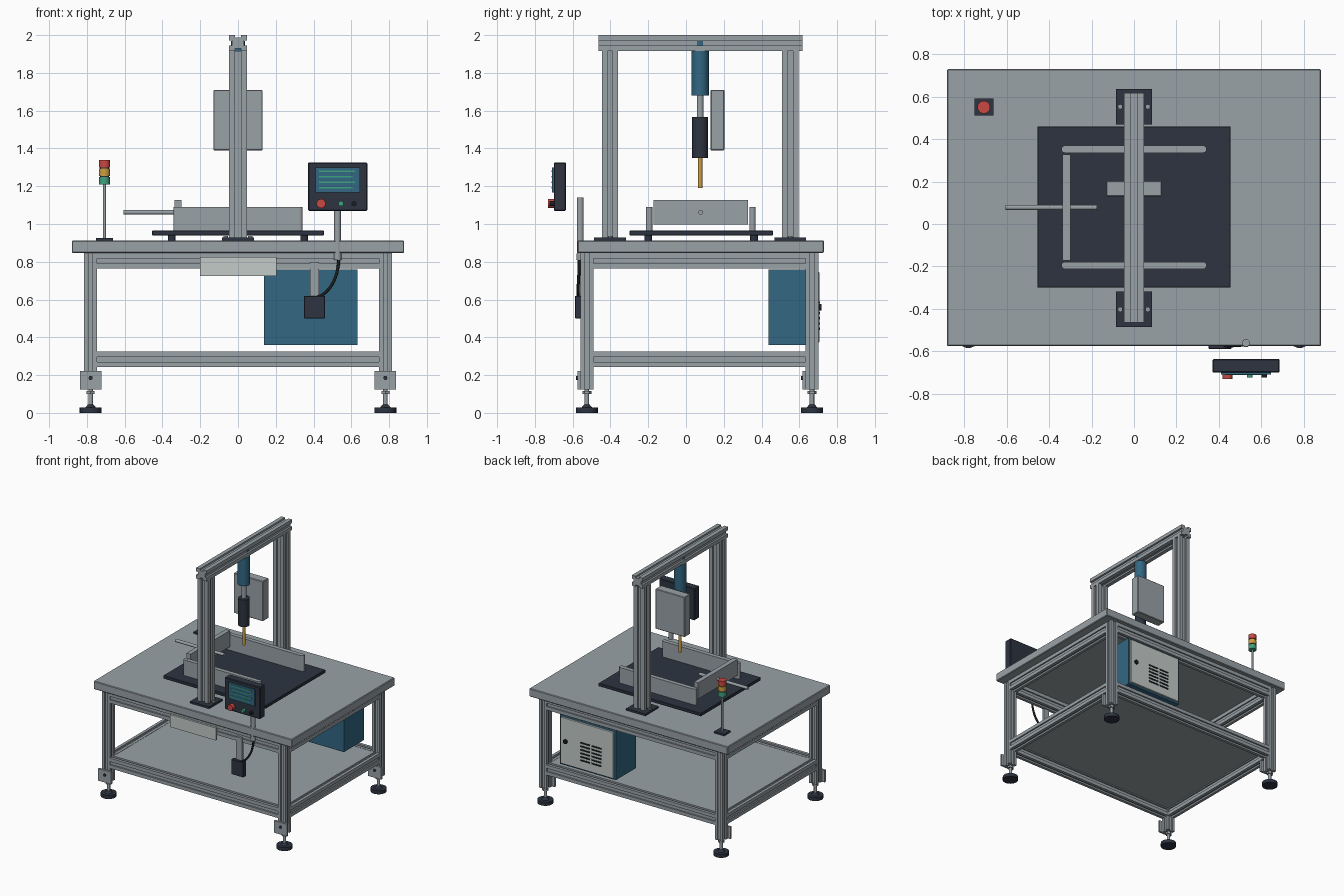
import bpy, bmesh, math
from mathutils import Vector, Matrix

if "Cube" in bpy.data.objects:
    bpy.data.objects.remove(bpy.data.objects["Cube"])


def mat(name, rgb):
    m = bpy.data.materials.new(name)
    m.diffuse_color = (*rgb, 1)
    m.use_nodes = True
    m.node_tree.nodes["Principled BSDF"].inputs["Base Color"].default_value = m.diffuse_color
    return m


GREY = mat("aluminium grey", (0.32, 0.36, 0.385))
DARK = mat("dark slate", (0.026, 0.034, 0.052))
BLUE = mat("steel blue", (0.032, 0.135, 0.225))
PALE = mat("pale grey", (0.55, 0.60, 0.58))
RED = mat("signal red", (0.60, 0.065, 0.055))
AMBER = mat("amber", (0.62, 0.34, 0.05))
GREEN = mat("signal green", (0.05, 0.36, 0.22))
BLACK = mat("black rubber", (0.012, 0.013, 0.016))


def finish(name, bm, material):
    bmesh.ops.recalc_face_normals(bm, faces=bm.faces)
    me = bpy.data.meshes.new(name)
    bm.to_mesh(me)
    bm.free()
    me.materials.append(material)
    ob = bpy.data.objects.new(name, me)
    bpy.context.collection.objects.link(ob)
    return ob


def box(name, x, y, z, material, bevel=0):
    """Box from (min, max) ranges."""
    bm = bmesh.new()
    bmesh.ops.create_cube(bm, size=1)
    for v in bm.verts:
        v.co = Vector([(r[0] + r[1]) / 2 + c * (r[1] - r[0]) for r, c in zip((x, y, z), v.co)])
    if bevel:
        bmesh.ops.bevel(bm, geom=bm.edges[:], offset=bevel, segments=1, affect='EDGES')
    return finish(name, bm, material)


def rod(name, a, b, r, material, r2=None, sides=24):
    """Cylinder or cone from point a to point b."""
    a, b = Vector(a), Vector(b)
    d = b - a
    bm = bmesh.new()
    bmesh.ops.create_cone(bm, cap_ends=True, segments=sides, radius1=r,
                          radius2=r if r2 is None else r2, depth=d.length)
    rot = d.to_track_quat('Z', 'Y').to_matrix().to_4x4()
    bmesh.ops.transform(bm, matrix=Matrix.Translation((a + b) / 2) @ rot, verts=bm.verts)
    for f in bm.faces:
        f.smooth = len(f.verts) == 4 and sides > 8
    return finish(name, bm, material)


def extrusion(name, a, b, w, h):
    """Slotted aluminium profile from a to b, w wide and h high."""
    a, b = Vector(a), Vector(b)
    s, d = 0.16, 0.34
    side = [(-0.5, -0.5), (-s, -0.5), (-s, -d), (s, -d), (s, -0.5)]
    pts = []
    for k in range(4):
        c, n = round(math.cos(k * math.pi / 2)), round(math.sin(k * math.pi / 2))
        pts += [((px * c - py * n) * w, (px * n + py * c) * h) for px, py in side]
    axis = (b - a).normalized()
    v = Vector((0, 1, 0)) if abs(axis.z) > 0.5 else Vector((0, 0, 1))
    u = v.cross(axis)
    bm = bmesh.new()
    f = bm.faces.new([bm.verts.new(a + u * p + v * q) for p, q in pts])
    out = bmesh.ops.extrude_face_region(bm, geom=[f])
    bmesh.ops.translate(bm, vec=b - a, verts=[e for e in out["geom"] if isinstance(e, bmesh.types.BMVert)])
    return finish(name, bm, GREY)


# Table frame: top, shelf, legs, rails
LX, FY, RY = 0.78, -0.525, 0.667
box("table_top", (-0.88, 0.88), (-0.575, 0.73), (0.847, 0.913), GREY, 0.005)
box("lower_shelf", (-0.76, 0.76), (-0.50, 0.645), (0.305, 0.322), GREY)
for x in (-LX, LX):
    for y in (FY, RY):
        extrusion("leg", (x, y, 0.125), (x, y, 0.847), 0.068, 0.068)
        # Levelling foot with its bracket
        rod("foot_pad", (x, y, 0), (x, y, 0.028), 0.058, DARK)
        rod("foot_neck", (x, y, 0.028), (x, y, 0.045), 0.028, DARK, 0.014)
        rod("foot_stem", (x, y, 0.03), (x, y, 0.125), 0.012, GREY)
        rod("foot_nut", (x, y, 0.10), (x, y, 0.117), 0.024, GREY, sides=6)
        box("foot_bracket", (x - 0.057, x + 0.057), (y - 0.05, y - 0.034), (0.125, 0.222), GREY)
        rod("bracket_bolt", (x, y - 0.058, 0.185), (x, y - 0.05, 0.185), 0.011, DARK, sides=12)
for z in (0.283, 0.805):
    for y in (FY, RY):
        extrusion("long_rail", (-LX + 0.034, y, z), (LX - 0.034, y, z), 0.068, 0.082)
    for x in (-LX, LX):
        extrusion("side_rail", (x, FY + 0.034, z), (x, RY - 0.034, z), 0.068, 0.082)

# Gantry
for y in (-0.402, 0.552):
    box("gantry_base", (-0.085, 0.085), (y - 0.084, y + 0.084), (0.913, 0.928), DARK)
    extrusion("gantry_column", (0, y, 0.928), (0, y, 1.917), 0.094, 0.086)
    for x in (-0.065, 0.065):
        rod("base_bolt", (x, y, 0.928), (x, y, 0.936), 0.012, GREY, sides=12)
extrusion("gantry_beam", (0, -0.463, 1.958), (0, 0.617, 1.958), 0.094, 0.084)

# Press head
HY = 0.075
for name, z0, z1, r, m in (("head_mount", 1.91, 1.97, 0.036, BLUE),
                           ("head_motor", 1.68, 1.915, 0.046, BLUE),
                           ("head_shaft", 1.565, 1.68, 0.018, GREY),
                           ("head_tool", 1.35, 1.567, 0.042, DARK),
                           ("tool_tip", 1.19, 1.35, 0.012, AMBER)):
    rod(name, (0, HY, z0), (0, HY, z1), r, m)
box("head_control_box", (-0.13, 0.13), (0.13, 0.203), (1.39, 1.71), GREY, 0.004)

# Work fixture
box("fixture_plate", (-0.455, 0.455), (-0.30, 0.46), (0.94, 0.965), DARK, 0.003)
for x in (-0.35, 0.35):
    for y in (-0.2, 0.36):
        rod("plate_standoff", (x, y, 0.913), (x, y, 0.94), 0.02, DARK)
for y in (-0.195, 0.352):
    box("side_guide", (-0.325, 0.325), (y - 0.017, y + 0.017), (0.965, 1.09), GREY)
    for x in (-0.325, 0.325):
        rod("guide_end", (x, y, 0.965), (x, y, 1.091), 0.017, GREY)
box("end_stop", (-0.337, -0.30), (-0.173, 0.327), (0.998, 1.128), GREY)
rod("push_rod", (-0.605, 0.078, 1.062), (-0.175, 0.078, 1.062), 0.012, GREY)

# Signal tower
SX, SY = -0.707, 0.55
box("tower_base", (SX - 0.045, SX + 0.045), (SY - 0.04, SY + 0.04), (0.913, 0.926), DARK)
rod("tower_pole", (SX, SY, 0.926), (SX, SY, 1.21), 0.008, GREY)
rod("tower_core", (SX, SY, 1.215), (SX, SY, 1.33), 0.024, DARK)
for name, z, m in (("green_lamp", 1.21, GREEN), ("amber_lamp", 1.255, AMBER), ("red_lamp", 1.30, RED)):
    rod(name, (SX, SY, z), (SX, SY, z + 0.038), 0.03, m)

# Operator panel with screen and buttons
box("panel_housing", (0.37, 0.685), (-0.70, -0.635), (1.07, 1.325), DARK, 0.005)
box("panel_screen", (0.41, 0.645), (-0.709, -0.70), (1.168, 1.30), BLUE)
for i, x1 in enumerate((0.62, 0.605, 0.62, 0.605)):
    z = 1.28 - i * 0.029
    box("screen_line", (0.43, x1), (-0.712, -0.709), (z - 0.004, z + 0.004), GREEN)
for name, x, r, d, m in (("red_button", 0.44, 0.024, 0.03, RED),
                         ("green_button", 0.545, 0.014, 0.022, GREEN),
                         ("black_button", 0.614, 0.013, 0.022, BLACK)):
    rod(name, (x, -0.70, 1.108), (x, -0.70 - d, 1.108), r, m)
rod("panel_post", (0.527, -0.56, 0.845), (0.527, -0.56, 1.14), 0.018, GREY)
rod("post_collar", (0.527, -0.56, 0.81), (0.527, -0.56, 0.845), 0.02, GREY)

# Front junction box, its bracket and cable
box("junction_bracket", (0.38, 0.43), (-0.566, -0.545), (0.61, 0.80), GREY)
box("junction_box", (0.35, 0.46), (-0.588, -0.553), (0.50, 0.62), DARK, 0.003)
cu = bpy.data.curves.new("cable_path", 'CURVE')
cu.dimensions = '3D'
cu.bevel_depth, cu.bevel_resolution, cu.resolution_u = 0.008, 2, 10
sp = cu.splines.new('BEZIER')
sp.bezier_points.add(1)
for p, co, hl, hr in zip(sp.bezier_points, ((0.533, -0.565, 0.815), (0.42, -0.572, 0.612)),
                         ((0.533, -0.565, 0.86), (0.50, -0.575, 0.64)),
                         ((0.533, -0.565, 0.74), (0.40, -0.572, 0.60))):
    p.co, p.handle_left, p.handle_right = co, hl, hr
cu.materials.append(BLACK)
bpy.context.collection.objects.link(bpy.data.objects.new("cable", cu))

# Pale plate below the front edge
box("front_plate", (-0.20, 0.205), (-0.574, -0.558), (0.725, 0.825), PALE)

# Rear electrical cabinet with door, lock and vents
box("cabinet", (0.138, 0.633), (0.437, 0.692), (0.36, 0.758), BLUE)
box("cabinet_door", (0.150, 0.621), (0.692, 0.706), (0.372, 0.746), PALE, 0.003)
rod("door_lock", (0.573, 0.706, 0.56), (0.573, 0.718, 0.56), 0.017, BLACK)
for i in range(6):
    z = 0.585 - i * 0.028
    for x in (0.255, 0.355):
        box("vent_slot", (x, x + 0.088), (0.706, 0.709), (z - 0.006, z + 0.006), BLACK)
